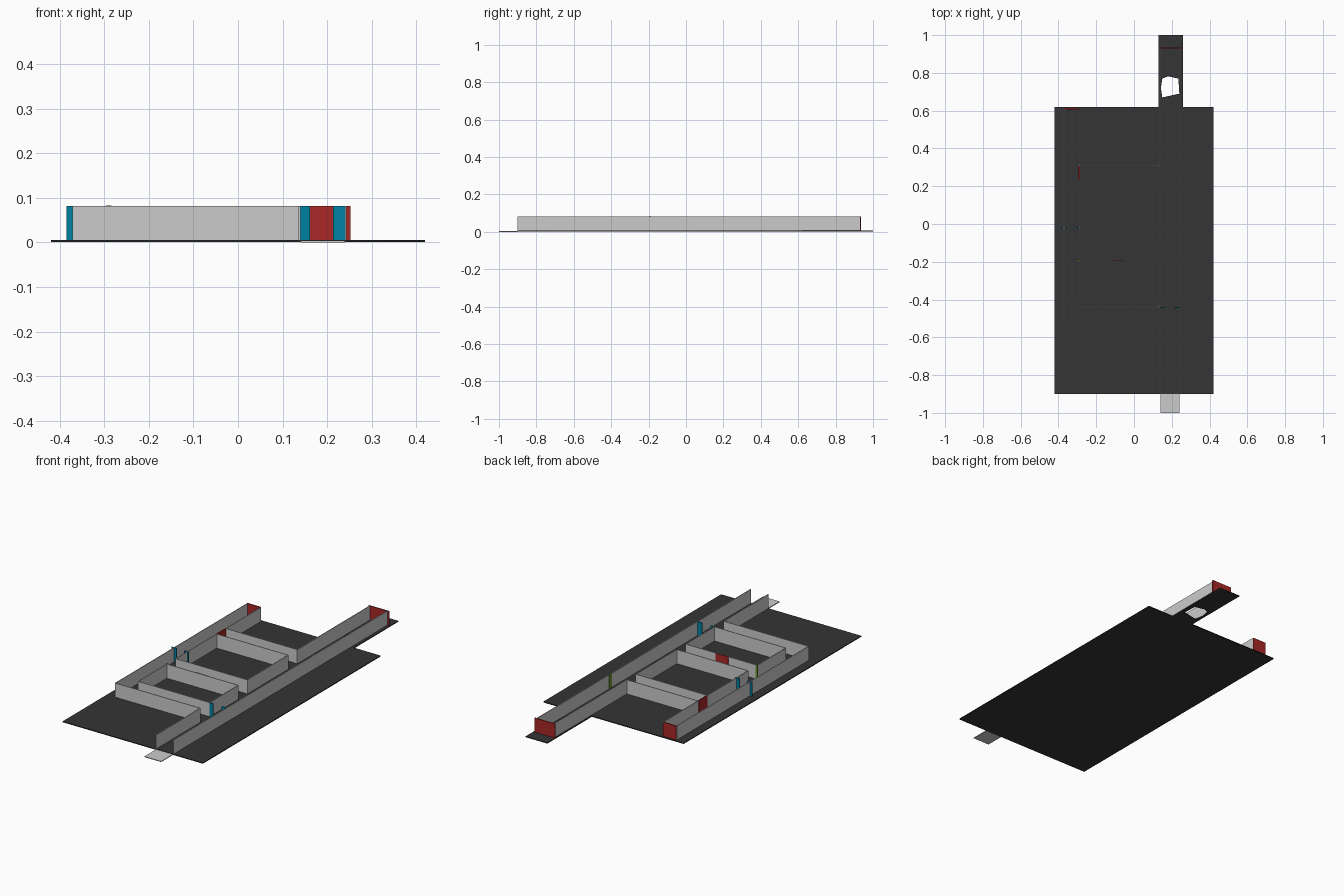
import bpy, bmesh

if "Cube" in bpy.data.objects:
    bpy.data.objects.remove(bpy.data.objects["Cube"])

T = 0.004            # wall thickness
Z0, Z1 = 0.005, 0.082  # wall bottom and top


def material(name, rgb):
    m = bpy.data.materials.new(name)
    m.diffuse_color = (*rgb, 1)
    m.use_nodes = True
    m.node_tree.nodes["Principled BSDF"].inputs["Base Color"].default_value = m.diffuse_color
    return m


DARK = material("dark_floor", (0.035, 0.035, 0.035))
RED = material("red_door", (0.4, 0.02, 0.02))
BLUE = material("blue_door", (0.0, 0.22, 0.36))
GREEN = material("green_switch", (0.15, 0.3, 0.03))


def boxes(name, extents, mat=None):
    """One object made of boxes given as (x0, x1, y0, y1, z0, z1)."""
    bm = bmesh.new()
    for x0, x1, y0, y1, z0, z1 in extents:
        vs = bmesh.ops.create_cube(bm, size=1)["verts"]
        for v in vs:
            v.co = (x1 if v.co.x > 0 else x0, y1 if v.co.y > 0 else y0,
                    z1 if v.co.z > 0 else z0)
    me = bpy.data.meshes.new(name)
    bm.to_mesh(me)
    bm.free()
    if mat:
        me.materials.append(mat)
    ob = bpy.data.objects.new(name, me)
    bpy.context.collection.objects.link(ob)
    return ob


def along_x(y, x0, x1, z1=Z1, t=T):
    return (x0, x1, y - t / 2, y + t / 2, Z0, z1)


def along_y(x, y0, y1, z1=Z1, t=T):
    return (x - t / 2, x + t / 2, y0, y1, Z0, z1)


# ground slab with bridge and a ragged hole in it
outline = [(-.42, -.9), (.42, -.9), (.42, .62), (.26, .62), (.26, 1), (.13, 1),
           (.13, .62), (-.42, .62)]
hole = [(.15, .77), (.18, .782), (.235, .77), (.24, .69), (.15, .67), (.142, .72)]
cu = bpy.data.curves.new("ground_slab", "CURVE")
cu.dimensions = "2D"
cu.fill_mode = "BOTH"
cu.extrude = 0.0025
for pts in (outline, hole):
    sp = cu.splines.new("POLY")
    sp.points.add(len(pts) - 1)
    for p, (x, y) in zip(sp.points, pts):
        p.co = (x, y, 0, 1)
    sp.use_cyclic_u = True
cu.materials.append(DARK)
slab = bpy.data.objects.new("ground_slab", cu)
slab.location.z = 0.0035
bpy.context.collection.objects.link(slab)
bpy.ops.object.select_all(action="DESELECT")
slab.select_set(True)
bpy.context.view_layer.objects.active = slab
bpy.ops.object.convert(target="MESH")

# entry ramp strip
boxes("entry_floor", [(.14, .24, -1, -.9, 0, .004)])

# main corridor, side corridor and the cross passages
L0, L1, R0, R1 = -.37, -.29, .138, .242
rooms = [(-.44, -.195), (-.118, .232)]
boxes("main_corridor_walls", [along_y(R1, -.9, .93), along_y(R0, -.9, -.52),
                              along_y(R0, .31, .93)])
boxes("side_corridor_walls", [along_y(L0, -.52, .61), along_y(L1, .31, .61)])
boxes("outer_passage_walls", [along_x(-.52, L0, R0), along_x(.31, L1, R0)])
for i, (y0, y1) in enumerate(rooms):
    boxes(f"room_walls_{i + 1}", [along_x(y0, L1, R0), along_x(y1, L1, R0),
                                  along_y(L1, y0, y1), along_y(R0, y0, y1)])

# closed red doors
boxes("end_door_main", [along_x(.932, .13, .253, t=.006)], RED)
boxes("end_door_side", [along_x(.61, L0, L1, t=.006)], RED)
boxes("passage_door", [along_y(L1, .235, .307, t=.006)], RED)
boxes("room_door", [along_x(-.193, -.12, -.045, t=.006)], RED)

# half-open blue sliding doors
boxes("sliding_door_main", [along_x(-.442, .14, .162, t=.006),
                            along_x(-.442, .213, .241, t=.006)], BLUE)
boxes("sliding_door_side", [along_x(-.018, -.385, -.355, t=.006),
                            along_x(-.018, -.31, -.282, t=.006)], BLUE)

# small green wall switches
boxes("switch_main", [along_y(R1 - .002, .295, .315, t=.006)], GREEN)
boxes("switch_side", [along_x(-.192, -.296, -.284, .083, t=.006)], GREEN)
